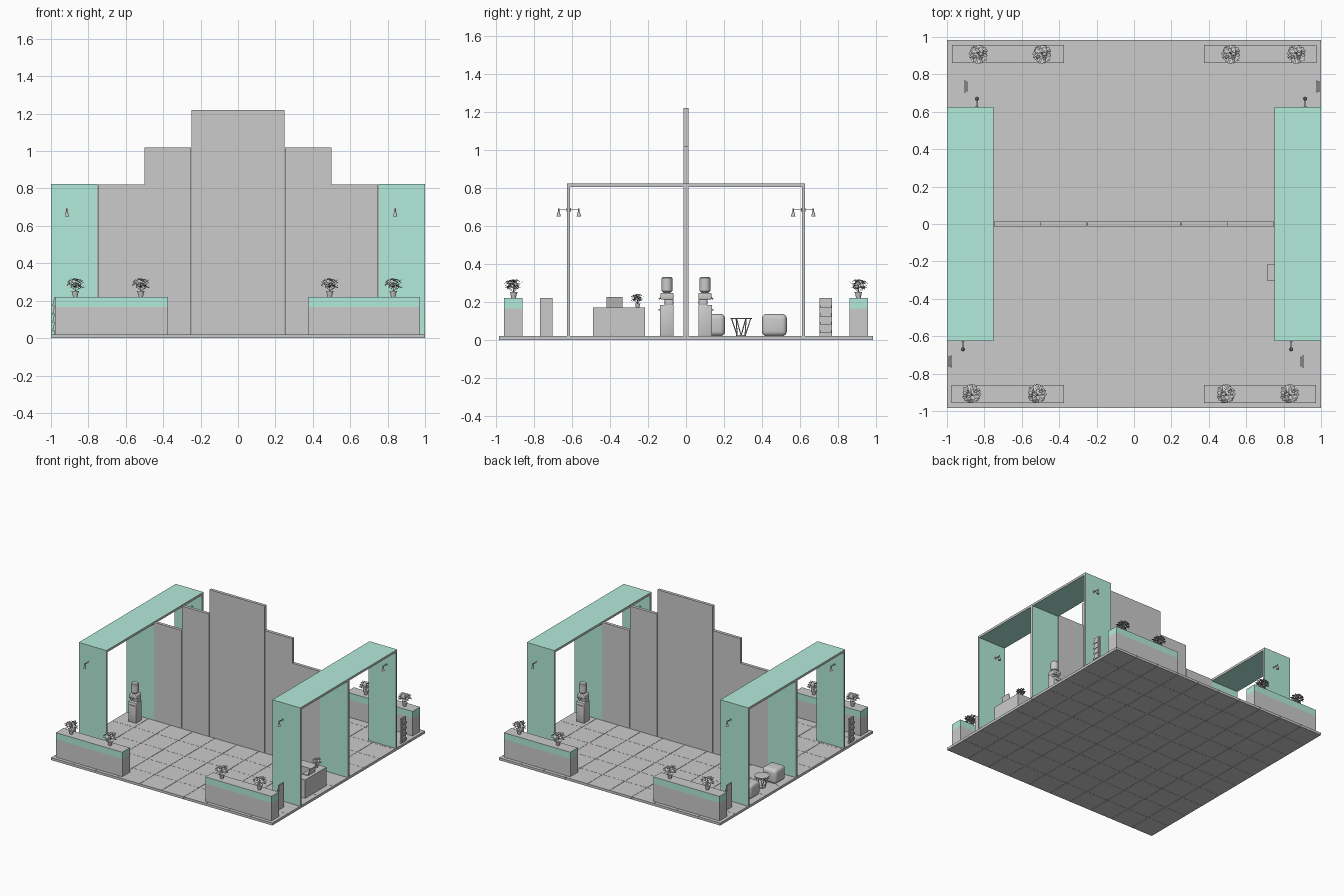
import bpy, bmesh, math, random
from mathutils import Vector, Matrix

if "Cube" in bpy.data.objects:
    bpy.data.objects.remove(bpy.data.objects["Cube"])

random.seed(4)
half = []  # parts that repeat under a half turn about z

green = bpy.data.materials.new("mint_green")
green.diffuse_color = (0.45, 0.83, 0.70, 1)
green.use_nodes = True
green.node_tree.nodes["Principled BSDF"].inputs["Base Color"].default_value = green.diffuse_color
grey = bpy.data.materials.new("plain_grey")


def finish(name, bm, rot=True, smooth=False):
    me = bpy.data.meshes.new(name)
    bm.to_mesh(me)
    bm.free()
    ob = bpy.data.objects.new(name, me)
    bpy.context.collection.objects.link(ob)
    if smooth:
        for o in bpy.context.selected_objects:
            o.select_set(False)
        ob.select_set(True)
        bpy.context.view_layer.objects.active = ob
        bpy.ops.object.shade_smooth_by_angle()
    if rot:
        half.append(ob)
    return ob


def add_box(bm, x, y, z):
    size = Vector((x[1] - x[0], y[1] - y[0], z[1] - z[0]))
    mid = Vector((sum(x), sum(y), sum(z))) / 2
    bmesh.ops.create_cube(bm, size=1, matrix=Matrix.Translation(mid) @ Matrix.Diagonal((*size, 1)))


def add_rod(bm, a, b, r1, r2=None, n=8):
    a, b = Vector(a), Vector(b)
    d = b - a
    m = Matrix.Translation((a + b) / 2) @ d.to_track_quat('Z', 'Y').to_matrix().to_4x4()
    bmesh.ops.create_cone(bm, cap_ends=True, segments=n, radius1=r1,
                          radius2=r1 if r2 is None else r2, depth=d.length, matrix=m)


def box(name, x, y, z, rot=True, bevel=0, grey_axis=None, segs=3):
    bm = bmesh.new()
    add_box(bm, x, y, z)
    if bevel:
        bmesh.ops.bevel(bm, geom=bm.edges[:], offset=bevel, segments=segs, affect='EDGES', profile=0.5)
    if grey_axis is not None:
        bm.normal_update()
        for f in bm.faces:
            f.material_index = int(abs(f.normal[grey_axis]) > 0.5)
    ob = finish(name, bm, rot, smooth=bool(bevel))
    if grey_axis is not None:
        ob.data.materials.append(green)
        ob.data.materials.append(grey)
    return ob


# Tiled floor
tile = box("floor_tiles", (-0.9985, -0.8015), (-0.9835, -0.788), (0, 0.02), rot=False)
for step in ((0.2, 0, 0), (0, 0.197, 0)):
    arr = tile.modifiers.new("repeat", 'ARRAY')
    arr.count = 10
    arr.use_relative_offset = False
    arr.use_constant_offset = True
    arr.constant_offset_displace = step
box("floor_base", (-0.998, 0.998), (-0.983, 0.983), (0.002, 0.018), rot=False)

# Stepped dividing wall
for i, h in enumerate((1.22, 1.02, 0.82)):
    box("wall_panel", (i * 0.25 + 0.001, i * 0.25 + 0.249), (-0.0125, 0.0125), (0.02, h))

# Side portal: two legs, middle panel and roof
for y in (-0.617, 0.617):
    box("portal_leg", (0.75, 1), (y - 0.008, y + 0.008), (0.02, 0.805), grey_axis=0)
box("portal_middle_panel", (0.75, 1), (-0.0125, 0.0125), (0.02, 0.805), grey_axis=0)
box("portal_roof", (0.75, 1), (-0.625, 0.625), (0.805, 0.823), grey_axis=0)

# Low planters with a green top band
for x in ((-0.975, -0.375), (0.375, 0.972)):
    box("planter_body", x, (-0.957, -0.86), (0.02, 0.166))
    box("planter_band", x, (-0.957, -0.86), (0.166, 0.22), grey_axis=2)


# Potted plant, built once and shared
def plant_mesh():
    bm = bmesh.new()
    add_rod(bm, (0, 0, 0), (0, 0, 0.028), 0.012, 0.018, 14)
    add_rod(bm, (0, 0, 0.026), (0, 0, 0.031), 0.02, 0.02, 14)
    add_rod(bm, (0, 0, 0.03), (0, 0, 0.09), 0.0025, 0.0015, 6)
    for k in range(64):
        a = k * 2.4
        r = 0.042 * math.sqrt(random.uniform(0.08, 1))
        tip = Vector((r * math.cos(a), r * math.sin(a), random.uniform(0.05, 0.103 - r * 0.35)))
        if k % 4 == 0:
            add_rod(bm, (0, 0, max(0.032, tip.z - 0.025)), tip, 0.001, 0.0007, 4)
        m = (Matrix.Translation(tip) @ Matrix.Rotation(a, 4, 'Z')
             @ Matrix.Rotation(random.uniform(-0.3, 0.8), 4, 'Y') @ Matrix.Diagonal((1.25, 0.8, 1, 1)))
        bmesh.ops.create_circle(bm, cap_ends=True, segments=7, radius=0.0105, matrix=m)
    me = bpy.data.meshes.new("potted_plant")
    bm.to_mesh(me)
    bm.free()
    return me


leafy = plant_mesh()
for x, y, z, s in ((-0.87, -0.907, 0.22, 1), (-0.52, -0.907, 0.22, 1), (0.49, -0.907, 0.22, 1),
                   (0.83, -0.907, 0.22, 1), (0.89, -0.255, 0.17, 0.72)):
    ob = bpy.data.objects.new("potted_plant", leafy)
    ob.location, ob.scale = (x, y, z), (s, s, s)
    bpy.context.collection.objects.link(ob)
    half.append(ob)

# Arm lamps on both faces of the front legs
for x in (-0.915, 0.84):
    for side in (-1, 1):
        y0 = -0.617 + side * 0.008
        y1 = -0.617 + side * 0.053
        bm = bmesh.new()
        add_rod(bm, (x, y0, 0.685), (x, y0 + side * 0.004, 0.685), 0.009, n=12)
        add_rod(bm, (x, y0, 0.685), (x, y1, 0.685), 0.0025)
        add_rod(bm, (x, y1, 0.692), (x, y1, 0.672), 0.004)
        add_rod(bm, (x, y1, 0.674), (x, y1, 0.65), 0.006, 0.011, 14)
        finish("arm_lamp", bm, smooth=True)

# Brochure racks
for x in (-0.98, 0.90):
    bm = bmesh.new()
    add_box(bm, (x - 0.002, x + 0.008), (-0.767, -0.703), (0.02, 0.22))
    for k in range(4):
        z = 0.04 + k * 0.044
        add_box(bm, (x - 0.007, x - 0.002), (-0.76, -0.71), (z, z + 0.034))
        add_box(bm, (x - 0.011, x - 0.007), (-0.765, -0.705), (z - 0.004, z + 0.01))
    finish("brochure_rack", bm)

# Reception desk with return
bm = bmesh.new()
add_box(bm, (0.87, 0.95), (-0.49, -0.215), (0.02, 0.17))
add_box(bm, (0.715, 0.87), (-0.305, -0.215), (0.02, 0.17))
finish("reception_desk", bm)

# Laptop
bm = bmesh.new()
add_box(bm, (0.875, 0.925), (-0.418, -0.335), (0.17, 0.174))
lid = len(bm.verts)
add_box(bm, (0.924, 0.928), (-0.418, -0.335), (0.172, 0.225))
bm.verts.ensure_lookup_table()
for v in bm.verts[lid:]:
    if v.co.z > 0.2:
        v.co.x += 0.014
finish("laptop", bm)

# Water dispenser
dx, dy = -0.86, -0.1
box("dispenser_body", (dx - 0.035, dx + 0.035), (dy - 0.037, dy + 0.035), (0.02, 0.185), bevel=0.004, segs=2)
box("dispenser_back", (dx - 0.033, dx + 0.033), (dy - 0.012, dy + 0.033), (0.183, 0.215), bevel=0.003, segs=2)
box("dispenser_head", (dx - 0.034, dx + 0.034), (dy - 0.034, dy + 0.034), (0.212, 0.247), bevel=0.006)
bm = bmesh.new()
add_rod(bm, (dx, dy, 0.245), (dx, dy, 0.258), 0.016, 0.028, 20)
add_rod(bm, (dx, dy, 0.258), (dx, dy, 0.325), 0.029, n=20)
add_rod(bm, (dx, dy, 0.325), (dx, dy, 0.331), 0.029, 0.023, 20)
finish("water_bottle", bm, smooth=True)
bm = bmesh.new()
for s in (-0.012, 0.012):
    add_rod(bm, (dx + s, dy - 0.034, 0.222), (dx + s, dy - 0.042, 0.214), 0.003)
add_box(bm, (dx - 0.02, dx + 0.02), (dy - 0.044, dy - 0.036), (0.155, 0.162))
finish("dispenser_taps", bm)

# Lounge corner: two rounded stools and a round table
for y in (-0.14, -0.465):
    box("stool", (0.825, 0.955), (y - 0.066, y + 0.066), (0.02, 0.137), bevel=0.026, segs=4)
    half[-1]["lounge"] = True
tx, ty = 0.89, -0.29
bm = bmesh.new()
add_rod(bm, (tx, ty, 0.109), (tx, ty, 0.116), 0.056, n=28)
add_rod(bm, (tx, ty, 0.02), (tx, ty, 0.025), 0.026, n=20)
for k in range(6):
    a, b = k * math.pi / 3, k * math.pi / 3 + 0.5
    add_rod(bm, (tx + 0.024 * math.cos(a), ty + 0.024 * math.sin(a), 0.022),
            (tx + 0.05 * math.cos(b), ty + 0.05 * math.sin(b), 0.111), 0.003, n=6)
finish("lounge_table", bm, smooth=True)
half[-1]["lounge"] = True

# Repeat by half turn; the lounge stands only in the rear left corner
bpy.context.view_layer.update()
turn = Matrix.Rotation(math.pi, 4, 'Z')
for ob in half:
    if ob.get("lounge"):
        ob.matrix_world = turn @ ob.matrix_world
    elif not ob.name.startswith(("reception_desk", "laptop")) and ob.location.y != -0.255:
        if ob.data == leafy and ob.scale.x < 0.9:
            continue
        twin = ob.copy()
        bpy.context.collection.objects.link(twin)
        twin.matrix_world = turn @ ob.matrix_world
